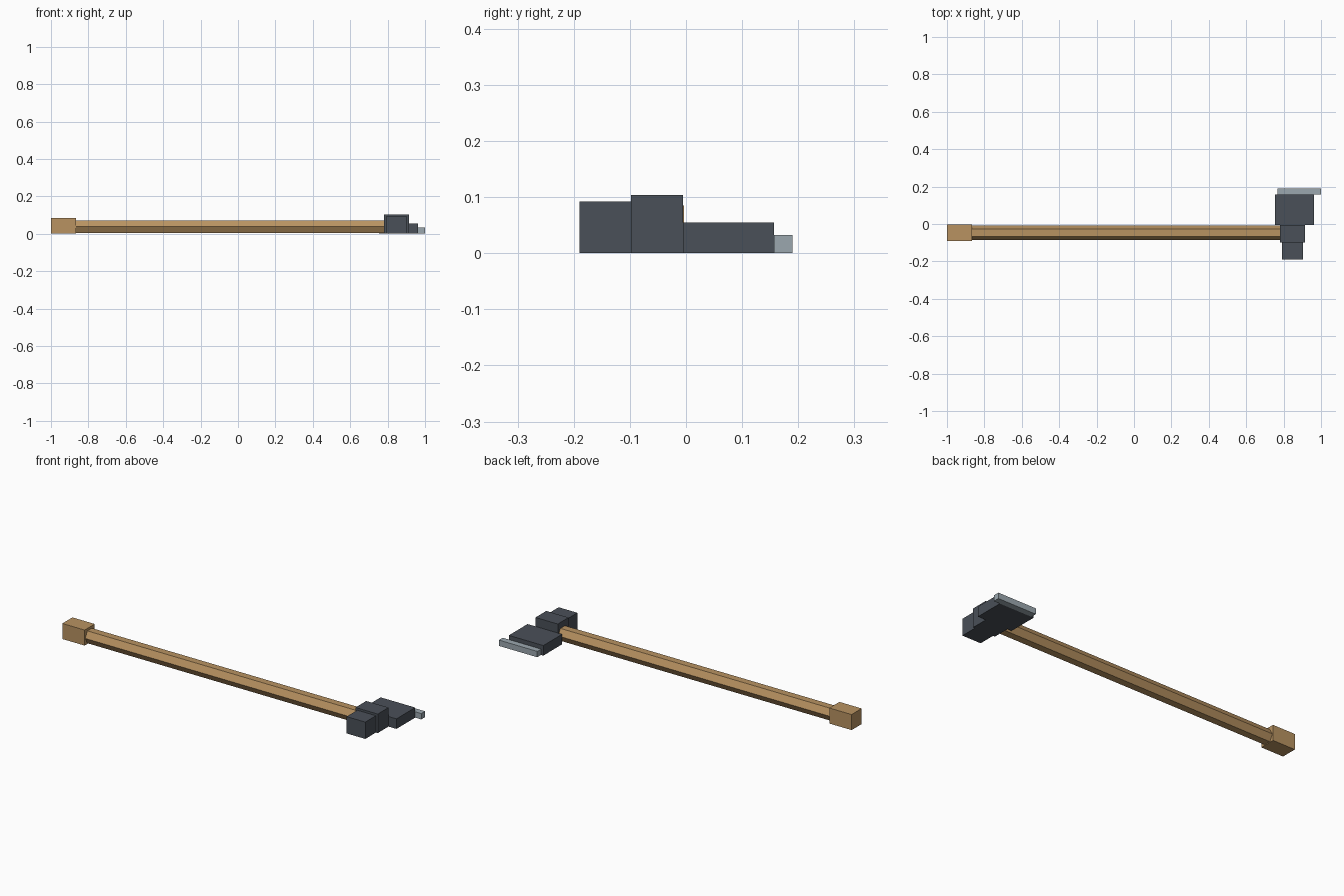
import bpy, math

if "Cube" in bpy.data.objects:
    bpy.data.objects.remove(bpy.data.objects["Cube"])


def material(name, rgb):
    m = bpy.data.materials.new(name)
    m.diffuse_color = (*rgb, 1)
    m.use_nodes = True
    m.node_tree.nodes["Principled BSDF"].inputs["Base Color"].default_value = m.diffuse_color
    return m


wood = material("wood", (0.48, 0.29, 0.12))
iron = material("dark_iron", (0.068, 0.08, 0.098))
steel = material("edge_steel", (0.33, 0.39, 0.43))


def box(name, lo, hi, mat):
    bpy.ops.mesh.primitive_cube_add(size=1, location=[(a + b) / 2 for a, b in zip(lo, hi)])
    o = bpy.context.object
    o.name = name
    o.scale = [b - a for a, b in zip(lo, hi)]
    bpy.ops.object.transform_apply(location=False, rotation=False, scale=True)
    o.data.materials.append(mat)
    return o


# Six-sided handle lying along x, corners pointing to front and back
x0, x1 = -0.865, 0.782
bpy.ops.mesh.primitive_cylinder_add(vertices=6, radius=0.039, depth=x1 - x0,
                                    location=((x0 + x1) / 2, -0.0475, 0.0375),
                                    rotation=(0, math.pi / 2, 0))
handle = bpy.context.object
handle.name = "handle"
handle.data.materials.append(wood)

# Grip end
box("pommel", (-1.0, -0.091, 0), (-0.865, -0.004, 0.085), wood)

# Axe head, from back of head to cutting edge
box("hammer_back", (0.791, -0.19, 0), (0.904, -0.098, 0.092), iron)
box("head_socket", (0.78, -0.098, 0), (0.915, -0.005, 0.104), iron)
box("blade_plate", (0.754, -0.005, 0), (0.963, 0.157, 0.055), iron)
box("cutting_edge", (0.768, 0.157, 0), (1.0, 0.19, 0.032), steel)
